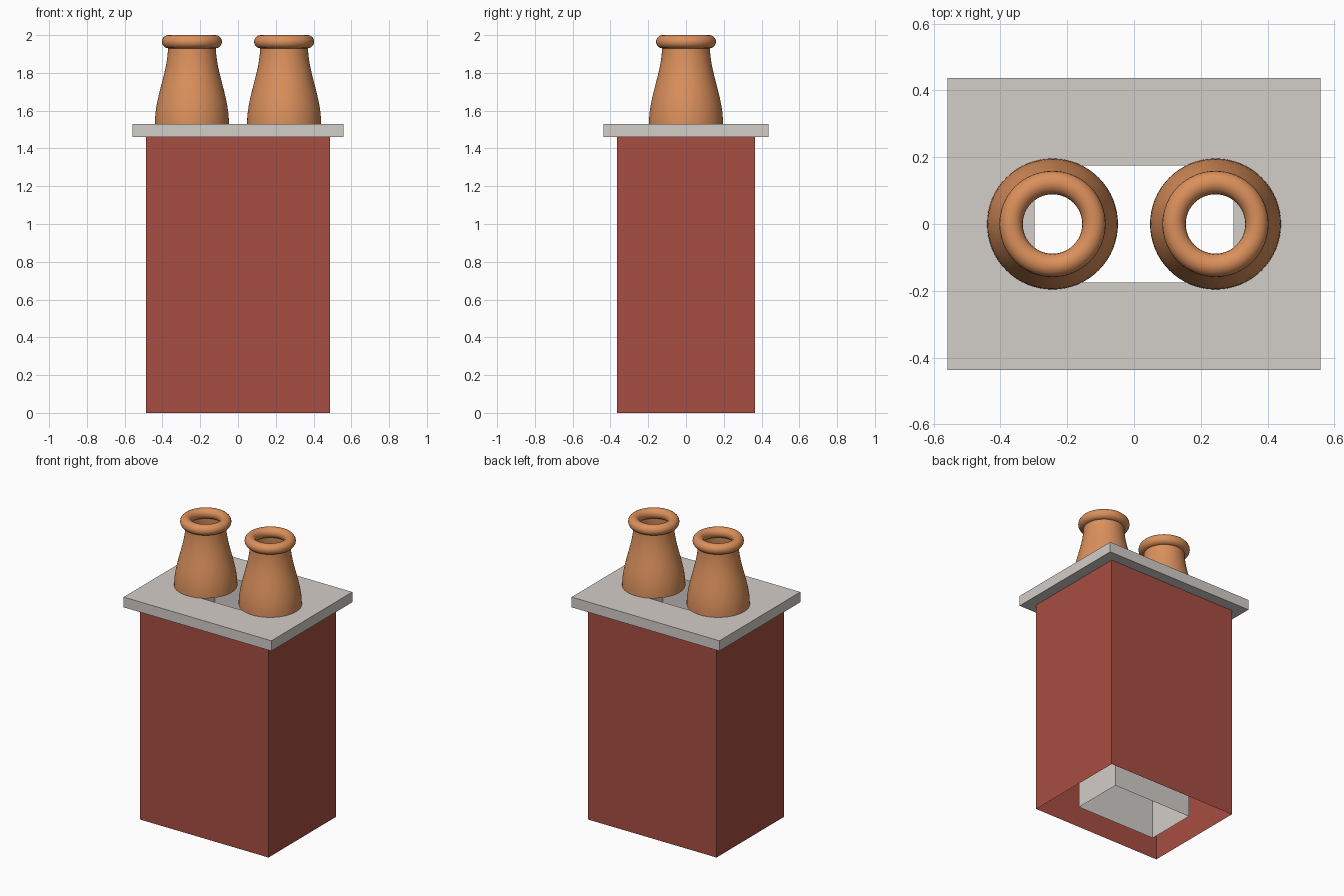
import bpy, bmesh
from math import sin, cos, pi

if "Cube" in bpy.data.objects:
    bpy.data.objects.remove(bpy.data.objects["Cube"])


def material(name, rgb):
    m = bpy.data.materials.new(name)
    m.diffuse_color = (*rgb, 1)
    m.use_nodes = True
    m.node_tree.nodes["Principled BSDF"].inputs["Base Color"].default_value = m.diffuse_color
    return m


brick = material("brick_red", (0.39, 0.076, 0.054))
stone = material("pale_stone", (0.65, 0.61, 0.58))
clay = material("terracotta", (0.71, 0.28, 0.107))


def loft(name, rings, mat, closed=False):
    """Skin a list of point rings with quads, leaving the ends open."""
    bm = bmesh.new()
    loops = [[bm.verts.new(p) for p in ring] for ring in rings]
    n = len(loops[0])
    if closed:
        loops.append(loops[0])
    for a, b in zip(loops, loops[1:]):
        for i in range(n):
            j = (i + 1) % n
            bm.faces.new((a[i], a[j], b[j], b[i]))
    me = bpy.data.meshes.new(name)
    bm.to_mesh(me)
    bm.free()
    ob = bpy.data.objects.new(name, me)
    bpy.context.collection.objects.link(ob)
    me.materials.append(mat)
    return ob


def rect(x, y, z):
    return [(-x, -y, z), (x, -y, z), (x, y, z), (-x, y, z)]


def circle(r, z, n=64):
    return [(r * cos(2 * pi * i / n), r * sin(2 * pi * i / n), z) for i in range(n)]


# Open-bottomed brick shaft
loft("brick_shaft", [rect(0.486, 0.364, 0), rect(0.486, 0.364, 1.46)], brick)

# Overhanging cap whose opening runs down as a flue to the ground
loft("cap_and_flue", [rect(0.486, 0.364, 1.46), rect(0.559, 0.437, 1.46),
                      rect(0.559, 0.437, 1.53), rect(0.298, 0.175, 1.53),
                      rect(0.298, 0.175, 0)], stone)

# Two flared pots, each with a round rolled rim
STEPS = 14
body = [circle(0.161 + 0.035 * cos(pi * k / STEPS), 1.53 + 0.42 * k / STEPS)
        for k in range(STEPS + 1)]
rim = [circle(0.124 + 0.035 * cos(2 * pi * k / 20), 1.965 + 0.035 * sin(2 * pi * k / 20))
       for k in range(20)]
for side, x in (("left", -0.244), ("right", 0.244)):
    for ob in (loft(side + "_pot_body", body, clay),
               loft(side + "_pot_rim", rim, clay, closed=True)):
        ob.location.x = x
        ob.data.polygons.foreach_set("use_smooth", [True] * len(ob.data.polygons))
